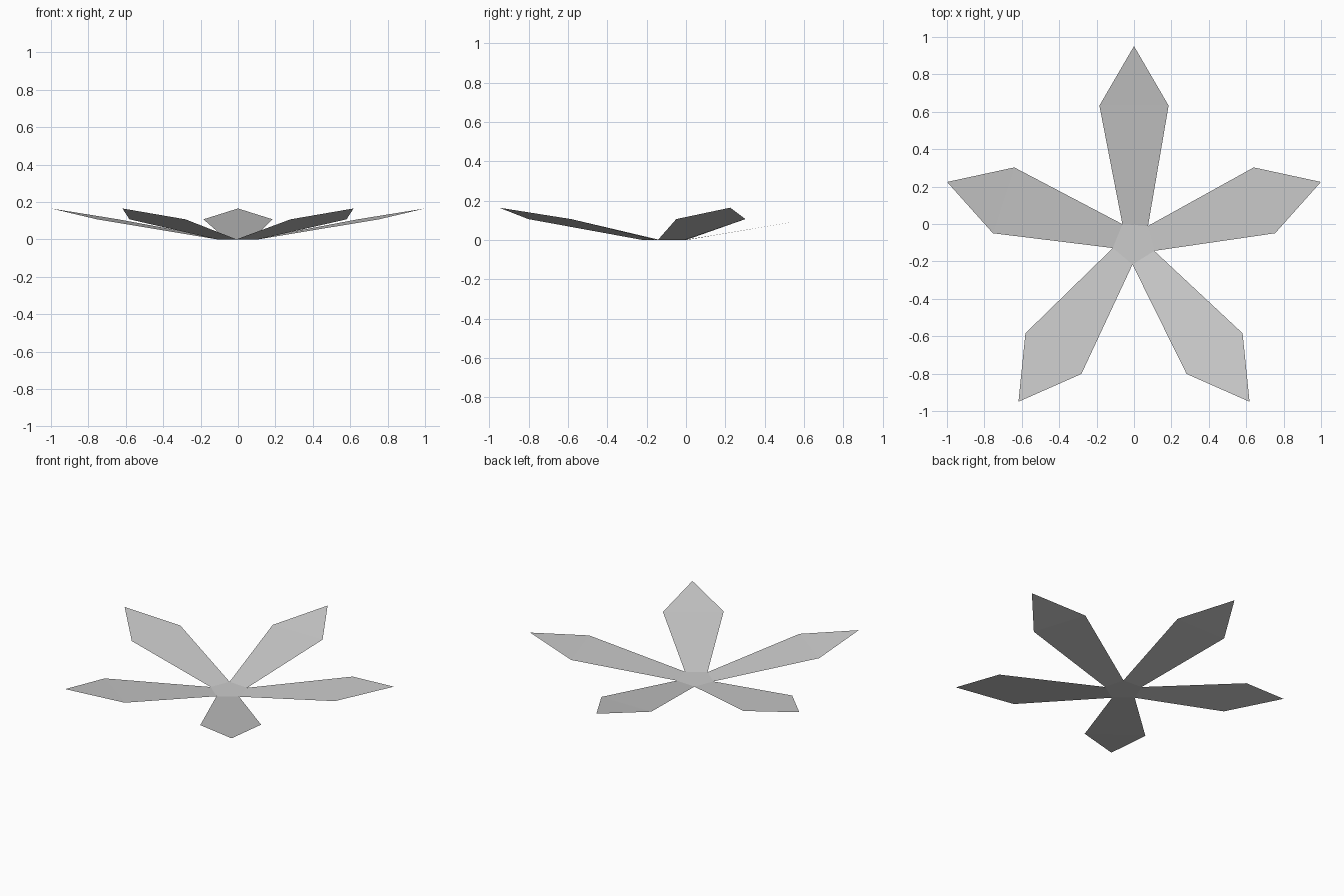
import bpy
import bmesh
from math import radians
from mathutils import Matrix, Vector

cube = bpy.data.objects.get("Cube")
if cube:
    bpy.data.objects.remove(cube)

# Single grey colour
grey = bpy.data.materials.new("petal_grey")
grey.use_nodes = True
colour = (0.6, 0.6, 0.6, 1)
grey.diffuse_color = colour
grey.node_tree.nodes["Principled BSDF"].inputs["Base Color"].default_value = colour

PETALS = 5
STEP = radians(360 / PETALS)
CENTRE = Matrix.Translation((0, -0.1, 0))

bm = bmesh.new()


def ring(point):
    """Repeat a point around the flower, one vertex per petal."""
    return [bm.verts.new(CENTRE @ Matrix.Rotation(i * STEP, 4, "Z") @ Vector(point))
            for i in range(PETALS)]


# Slightly twisted hub pentagon, shoulders and raised tips
hub = ring((-0.062, 0.099, 0))
left = ring((-0.185, 0.733, 0.107))
right = ring((0.185, 0.733, 0.107))
tip = ring((0, 1.051, 0.165))

# Flat hub
bm.faces.new(hub)

# Petals: a tapered blade and a pointed end, sharing the hub edges
for i in range(PETALS):
    bm.faces.new((hub[i], hub[i - 1], right[i], left[i]))
    bm.faces.new((left[i], right[i], tip[i]))

bm.normal_update()
mesh = bpy.data.meshes.new("flower")
bm.to_mesh(mesh)
bm.free()
mesh.materials.append(grey)
flower = bpy.data.objects.new("five_petal_flower", mesh)
bpy.context.collection.objects.link(flower)
